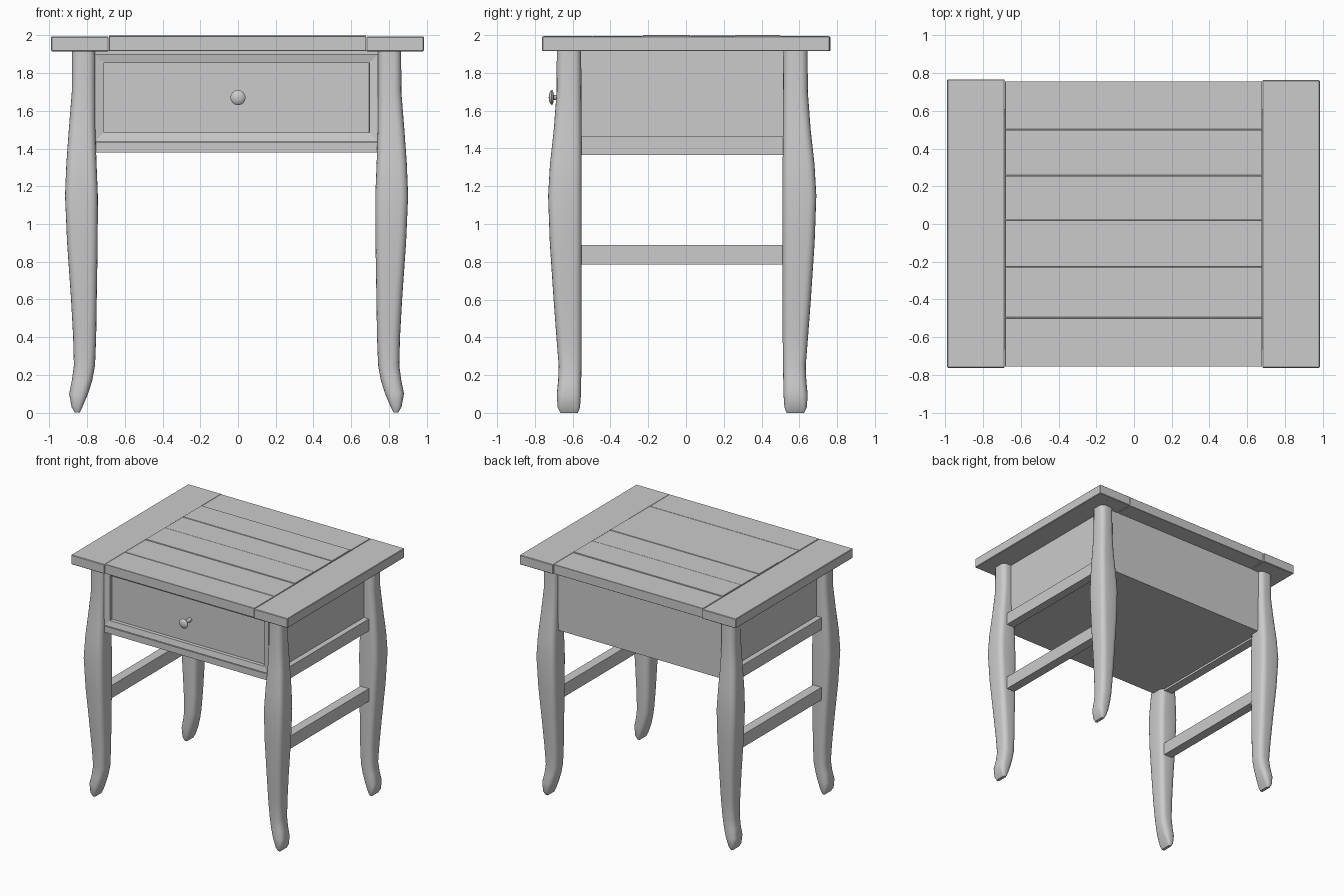
import bpy, bmesh, math

if "Cube" in bpy.data.objects:
    bpy.data.objects.remove(bpy.data.objects["Cube"])

mat = bpy.data.materials.new("plain grey")
mat.diffuse_color = (0.6, 0.6, 0.6, 1)
mat.use_nodes = True
mat.node_tree.nodes["Principled BSDF"].inputs["Base Color"].default_value = mat.diffuse_color
CX, CY = -0.0075, -0.02      # centre of the leg frame


def finish(name, bm, smooth=False):
    bmesh.ops.recalc_face_normals(bm, faces=bm.faces)
    me = bpy.data.meshes.new(name)
    bm.to_mesh(me)
    bm.free()
    me.materials.append(mat)
    if smooth:
        me.polygons.foreach_set("use_smooth", [True] * len(me.polygons))
        me.set_sharp_from_angle(angle=math.radians(35))
    ob = bpy.data.objects.new(name, me)
    bpy.context.collection.objects.link(ob)
    return ob


def box_bm(x0, x1, y0, y1, z0, z1):
    bm = bmesh.new()
    bmesh.ops.create_cube(bm, size=1)
    for v in bm.verts:
        v.co = (x1 if v.co.x > 0 else x0, y1 if v.co.y > 0 else y0, z1 if v.co.z > 0 else z0)
    return bm


def box(name, x0, x1, y0, y1, z0, z1, bevel=0):
    bm = box_bm(x0, x1, y0, y1, z0, z1)
    if bevel:
        bmesh.ops.bevel(bm, geom=bm.edges[:], offset=bevel, segments=1, affect='EDGES')
    return finish(name, bm)


# table top: two end boards and six planks between them
box("top_left_board", -0.99, -0.685, -0.762, 0.766, 1.915, 1.993, 0.004)
box("top_right_board", 0.68, 0.985, -0.762, 0.762, 1.915, 1.993, 0.004)
cuts = [-0.757, -0.497, -0.228, 0.022, 0.256, 0.5, 0.757]
tops = [1.995, 1.996, 2.0, 1.998, 2.0, 1.995]
for i, top in enumerate(tops):
    box(f"top_plank_{i + 1}", -0.684, 0.679, cuts[i] + 0.001, cuts[i + 1] - 0.001, 1.917, top, 0.002)

# curved legs: height, inner x, outer x, inner y, outer y
LEG = [
    (0.00, .832, .856, .552, .645),
    (0.03, .817, .874, .541, .660),
    (0.10, .787, .887, .536, .664),
    (0.17, .765, .873, .535, .657),
    (0.25, .750, .862, .533, .654),
    (0.40, .744, .866, .532, .666),
    (0.60, .741, .877, .532, .681),
    (0.90, .736, .898, .532, .701),
    (1.15, .735, .909, .532, .710),
    (1.32, .742, .902, .532, .700),
    (1.50, .748, .889, .533, .680),
    (1.70, .749, .873, .534, .665),
    (1.92, .749, .872, .535, .664),
]


def leg(name, sx, sy):
    bm = bmesh.new()
    rings = []
    for z, xi, xo, yi, yo in LEG:
        r = min(0.04, 0.38 * (xo - xi))
        ring = []
        # rounded rectangle section
        for k, (px, py) in enumerate([(xo - r, yo - r), (xi + r, yo - r), (xi + r, yi + r), (xo - r, yi + r)]):
            for j in range(5):
                a = math.radians(90 * k + 22.5 * j)
                ring.append(bm.verts.new((CX + sx * (px + r * math.cos(a)), CY + sy * (py + r * math.sin(a)), z)))
        rings.append(ring)
    n = len(rings[0])
    for a, b in zip(rings, rings[1:]):
        for i in range(n):
            bm.faces.new((a[i], a[(i + 1) % n], b[(i + 1) % n], b[i]))
    bm.faces.new(rings[0])
    bm.faces.new(rings[-1])
    finish(name, bm, smooth=True)


for sx, side in ((-1, "left"), (1, "right")):
    leg(f"front_{side}_leg", sx, -1)
    leg(f"back_{side}_leg", sx, 1)

    # side panel, side rail and lower stretcher
    def side_box(name, xi, xo, z0, z1):
        a, b = sorted((CX + sx * xi, CX + sx * xo))
        box(f"{side}_{name}", a, b, -0.57, 0.54, z0, z1)
    side_box("side_panel", 0.765, 0.797, 1.40, 1.92)
    side_box("side_rail", 0.77, 0.842, 1.365, 1.465)
    side_box("stretcher", 0.765, 0.842, 0.785, 0.89)

# back panel, bottom panel and front rails
box("back_panel", -0.78, 0.765, 0.585, 0.61, 1.38, 1.92)
box("bottom_panel", -0.775, 0.76, -0.64, 0.59, 1.38, 1.40)
box("front_rail", -0.78, 0.765, -0.664, -0.60, 1.38, 1.432)
box("front_top_rail", -0.78, 0.765, -0.65, -0.60, 1.89, 1.92)

# drawer front with mitred frame and sunken panel
bm = box_bm(-0.757, 0.742, -0.664, -0.60, 1.438, 1.90)
bm.normal_update()
front = min(bm.faces, key=lambda f: f.calc_center_median().y)
bmesh.ops.inset_individual(bm, faces=[front], thickness=0.065, depth=-0.01)
bmesh.ops.inset_individual(bm, faces=[front], thickness=0.002, depth=-0.028)
finish("drawer_front", bm)

# turned knob: radius, y
profile = [(0.0, -0.727), (0.018, -0.725), (0.033, -0.719), (0.04, -0.711), (0.036, -0.704),
           (0.014, -0.70), (0.012, -0.675), (0.018, -0.62)]
bm = bmesh.new()
verts = [bm.verts.new((r, y, 0)) for r, y in profile]
edges = [bm.edges.new(p) for p in zip(verts, verts[1:])]
bmesh.ops.spin(bm, geom=verts + edges, cent=(0, 0, 0), axis=(0, 1, 0), angle=math.tau, steps=24)
bmesh.ops.remove_doubles(bm, verts=bm.verts, dist=0.0005)
bmesh.ops.translate(bm, verts=bm.verts, vec=(0, 0, 1.67))
finish("drawer_knob", bm, smooth=True)
